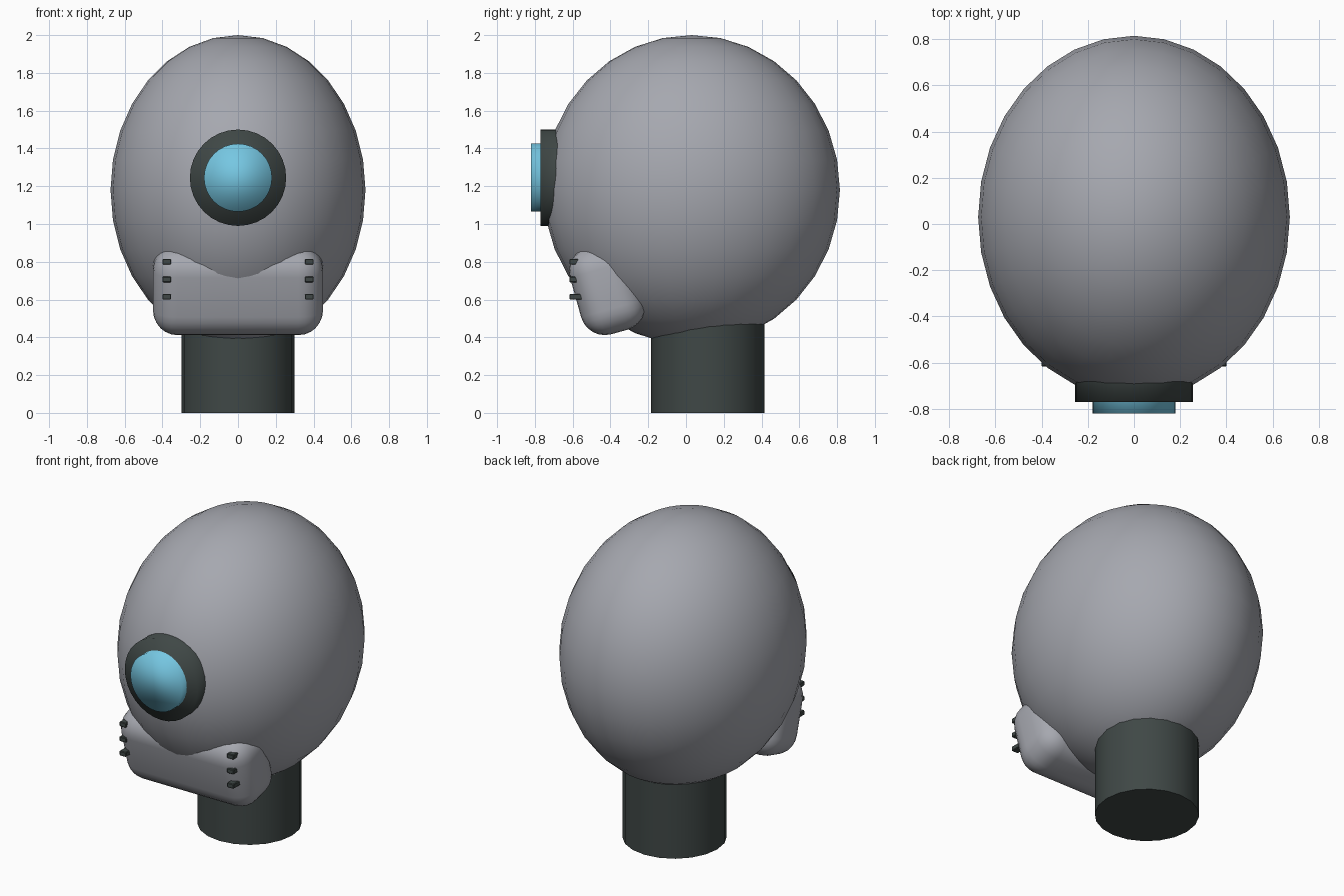
import bpy, math

if "Cube" in bpy.data.objects:
    bpy.data.objects.remove(bpy.data.objects["Cube"])


def material(name, color):
    m = bpy.data.materials.new(name)
    m.diffuse_color = (*color, 1.0)
    m.use_nodes = True
    m.node_tree.nodes["Principled BSDF"].inputs["Base Color"].default_value = m.diffuse_color
    return m


GREY = material("shell grey", (0.38, 0.39, 0.43))
DARK = material("dark rubber", (0.05, 0.064, 0.061))
BLUE = material("lens blue", (0.18, 0.57, 0.76))


def finish(name, mat, smooth=True):
    ob = bpy.context.object
    ob.name = name
    ob.data.materials.append(mat)
    if smooth:
        ob.data.shade_smooth()
    return ob


def box(name, mat, loc, size, bevel, segments, tilt=0.0, smooth=True):
    bpy.ops.mesh.primitive_cube_add(size=1, location=loc, rotation=(tilt, 0, 0))
    ob = bpy.context.object
    ob.scale = size
    bpy.ops.object.transform_apply(location=False, rotation=False, scale=True)
    mod = ob.modifiers.new("rounding", 'BEVEL')
    mod.width = bevel
    mod.segments = segments
    return finish(name, mat, smooth)


def disc(name, mat, radius, y_front, y_back, z):
    bpy.ops.mesh.primitive_cylinder_add(
        vertices=32, radius=radius, depth=y_back - y_front,
        location=(0, (y_front + y_back) / 2, z), rotation=(math.pi / 2, 0, 0))
    return finish(name, mat)


# Egg-shaped head
bpy.ops.mesh.primitive_uv_sphere_add(segments=32, ring_count=16, radius=1,
                                     location=(0, 0.03, 1.18))
bpy.context.object.scale = (0.675, 0.785, 0.82)
finish("head", GREY)

# Neck post
bpy.ops.mesh.primitive_cylinder_add(vertices=20, radius=0.3, depth=0.6,
                                    location=(0, 0.115, 0.3))
finish("neck", DARK)
bpy.ops.object.shade_smooth_by_angle(angle=math.radians(40))

# Single eye: dark rim and blue lens
disc("eye_rim", DARK, 0.255, -0.77, -0.5, 1.245)
disc("eye_lens", BLUE, 0.18, -0.82, -0.6, 1.245)

# Rounded jaw guard, leaning forward at the top
box("jaw", GREY, (0, -0.417, 0.658), (0.9, 0.348, 0.477), 0.13, 6,
    tilt=math.radians(15.7))

# Three small studs on each side of the jaw
for side, label in ((-1, "left"), (1, "right")):
    for i, z in enumerate((0.80, 0.706, 0.615)):
        box(f"jaw_stud_{label}_{i + 1}", DARK, (side * 0.377, -0.57, z),
            (0.046, 0.095, 0.03), 0.004, 1, smooth=False)
